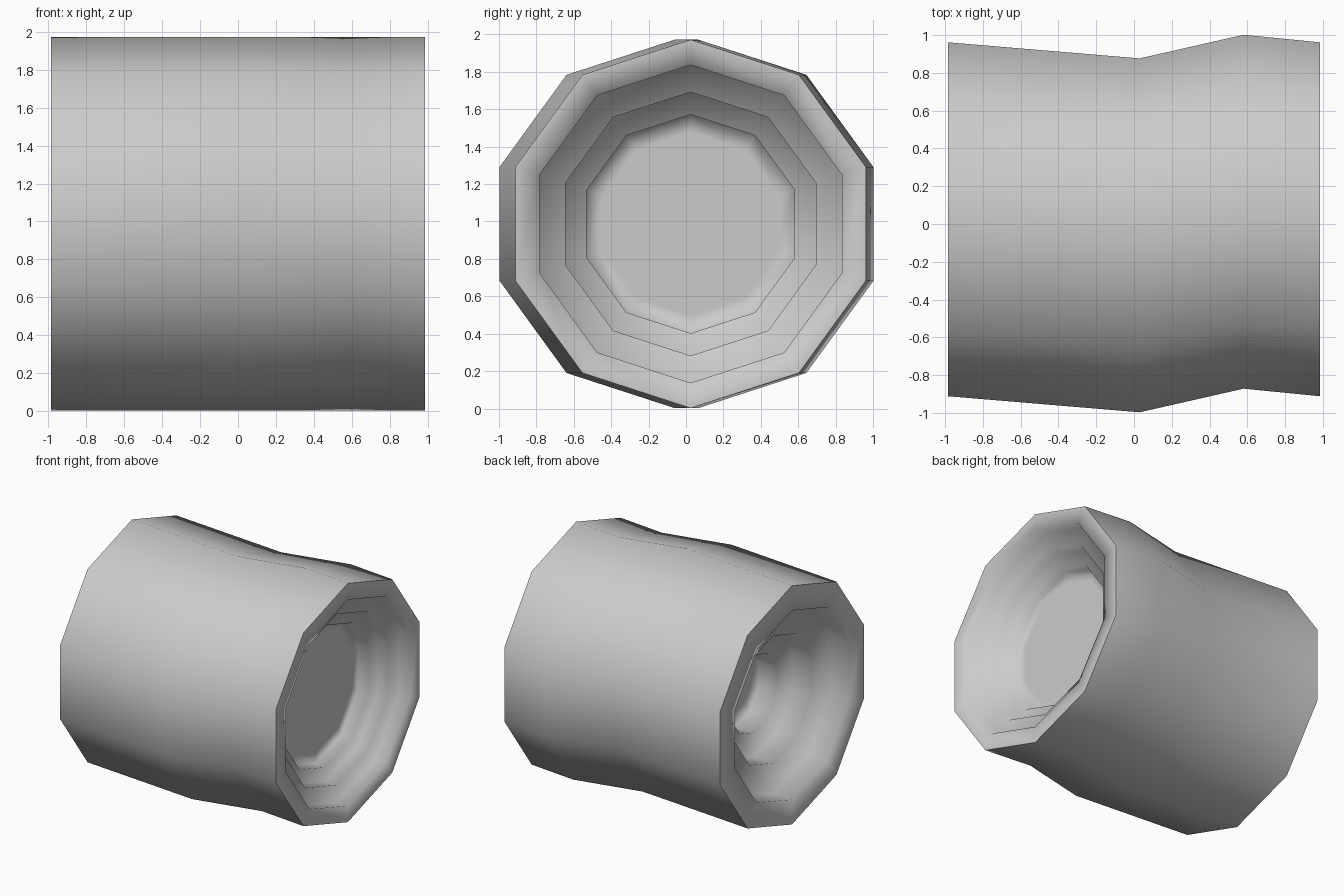
import bpy, bmesh
from math import sin, cos, tau

if "Cube" in bpy.data.objects:
    bpy.data.objects.remove(bpy.data.objects["Cube"])

SIDES = 10
RADIUS, CZ, CY, END = 0.985, 0.987, 0.025, 0.985


def add_ring(bm, x, y, r):
    return [bm.verts.new((x, y + r * sin(tau * k / SIDES), CZ + r * cos(tau * k / SIDES)))
            for k in range(SIDES)]


def stepped_recess(side, radii, depth):
    """Terraced socket: flat ledge, then straight wall, repeated; listed rim to floor."""
    rings = []
    for i, r in enumerate(radii):
        rings.append((side * (END - i * depth), CY, r))
        if i < len(radii) - 1:
            rings.append((side * (END - (i + 1) * depth), CY, r))
    return rings


# Outer wall, bent sideways in the middle
wall = [(-END, CY, RADIUS), (0.03, -0.06, RADIUS), (0.58, 0.065, RADIUS), (END, CY, RADIUS)]
# Deep narrow socket on the left, shallow wide socket on the right
left = stepped_recess(-1, [0.78, 0.525, 0.32, 0.18], 0.173)
right = stepped_recess(1, [0.85, 0.705, 0.585, 0.49], 0.1)

bm = bmesh.new()
rings = [add_ring(bm, *p) for p in left[::-1] + wall + right]
for a, b in zip(rings, rings[1:]):
    for k in range(SIDES):
        n = (k + 1) % SIDES
        bm.faces.new((a[k], a[n], b[n], b[k]))
bm.faces.new(rings[0])
bm.faces.new(rings[-1])
bmesh.ops.recalc_face_normals(bm, faces=bm.faces[:])

# Smooth shading, with crisp outer rims
for f in bm.faces:
    f.smooth = True
for ring in (rings[len(left)], rings[len(left) + 3]):
    for k in range(SIDES):
        bm.edges.get((ring[k], ring[(k + 1) % SIDES])).smooth = False

mesh = bpy.data.meshes.new("bent_sleeve")
bm.to_mesh(mesh)
bm.free()
bpy.context.collection.objects.link(bpy.data.objects.new("bent_sleeve", mesh))
